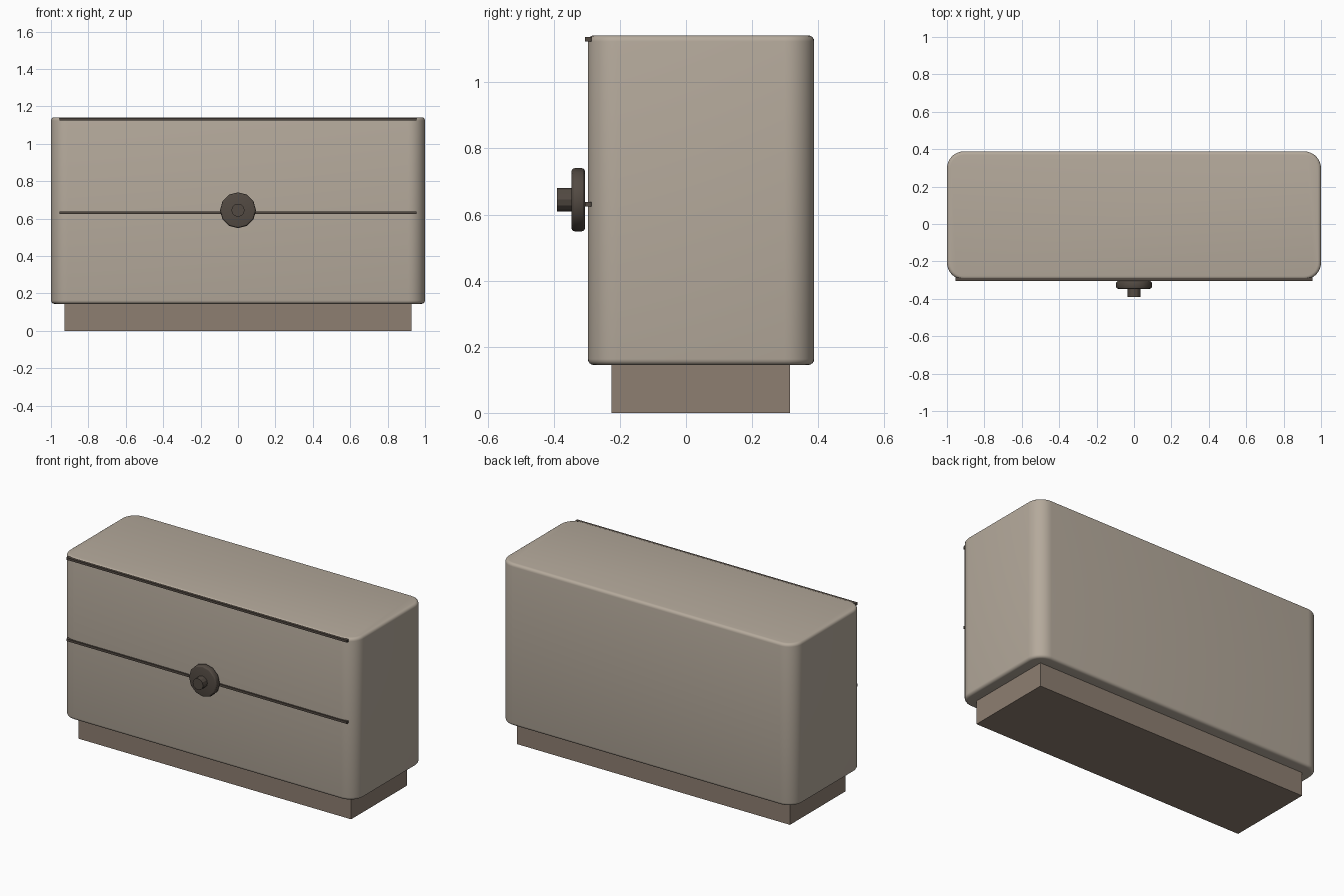
import bpy, bmesh, math
from mathutils import Matrix

if "Cube" in bpy.data.objects:
    bpy.data.objects.remove(bpy.data.objects["Cube"])


def material(name, rgb):
    m = bpy.data.materials.new(name)
    m.diffuse_color = (*rgb, 1)
    m.use_nodes = True
    m.node_tree.nodes["Principled BSDF"].inputs["Base Color"].default_value = m.diffuse_color
    return m


SHELL = material("warm_grey", (0.46, 0.40, 0.33))
BASE = material("brown", (0.27, 0.21, 0.165))
DARK = material("dark_brown", (0.085, 0.068, 0.055))


def finish(bm, name, mat):
    mesh = bpy.data.meshes.new(name)
    bmesh.ops.recalc_face_normals(bm, faces=bm.faces[:])
    bm.to_mesh(mesh)
    bm.free()
    ob = bpy.data.objects.new(name, mesh)
    bpy.context.collection.objects.link(ob)
    mesh.materials.append(mat)
    bpy.ops.object.select_all(action='DESELECT')
    ob.select_set(True)
    bpy.context.view_layer.objects.active = ob
    bpy.ops.object.shade_smooth_by_angle(angle=math.radians(29))
    return ob


def box(name, lo, hi, mat, corner=0, edge=0):
    """Box with rounded upright corners, then softened top and bottom rims."""
    bm = bmesh.new()
    bmesh.ops.create_cube(bm, size=1)
    for v in bm.verts:
        v.co = [lo[i] + (v.co[i] + 0.5) * (hi[i] - lo[i]) for i in range(3)]
    if corner:
        up = [e for e in bm.edges if abs(e.verts[0].co.z - e.verts[1].co.z) > 1e-4]
        bmesh.ops.bevel(bm, geom=up, offset=corner, segments=8, profile=0.5, affect='EDGES')
    if edge:
        rim = [e for e in bm.edges if abs(e.verts[0].co.z - e.verts[1].co.z) < 1e-4]
        bmesh.ops.bevel(bm, geom=rim, offset=edge, segments=4, profile=0.5, affect='EDGES')
    return finish(bm, name, mat)


def disc(name, radius, y0, y1, z, sides, mat, edge=0):
    """Cylinder along y with optional rounded rims."""
    bm = bmesh.new()
    bmesh.ops.create_cone(bm, cap_ends=True, segments=sides, radius1=radius,
                          radius2=radius, depth=y1 - y0)
    if edge:
        rim = [e for e in bm.edges if abs(e.verts[0].co.z - e.verts[1].co.z) < 1e-4]
        bmesh.ops.bevel(bm, geom=rim, offset=edge, segments=3, profile=0.5, affect='EDGES')
    bmesh.ops.transform(bm, verts=bm.verts[:], matrix=Matrix.Translation((0, (y0 + y1) / 2, z))
                        @ Matrix.Rotation(math.pi / 2, 4, 'X'))
    return finish(bm, name, mat)


# Cabinet and recessed plinth
box("cabinet_body", (-1, -0.297, 0.145), (1, 0.388, 1.142), SHELL, 0.09, 0.018)
box("plinth", (-0.928, -0.226, 0), (0.928, 0.315, 0.15), BASE)

# Thin front seams
for name, z in (("middle_seam", 0.631), ("top_seam", 1.131)):
    bar = box(name, (-0.955, -0.306, z - 0.007), (0.955, -0.286, z + 0.007), DARK, 0.004)

# Round knob with stub
disc("knob_disc", 0.096, -0.347, -0.305, 0.645, 12, DARK, 0.012)
disc("knob_stub", 0.035, -0.39, -0.33, 0.645, 12, DARK)
